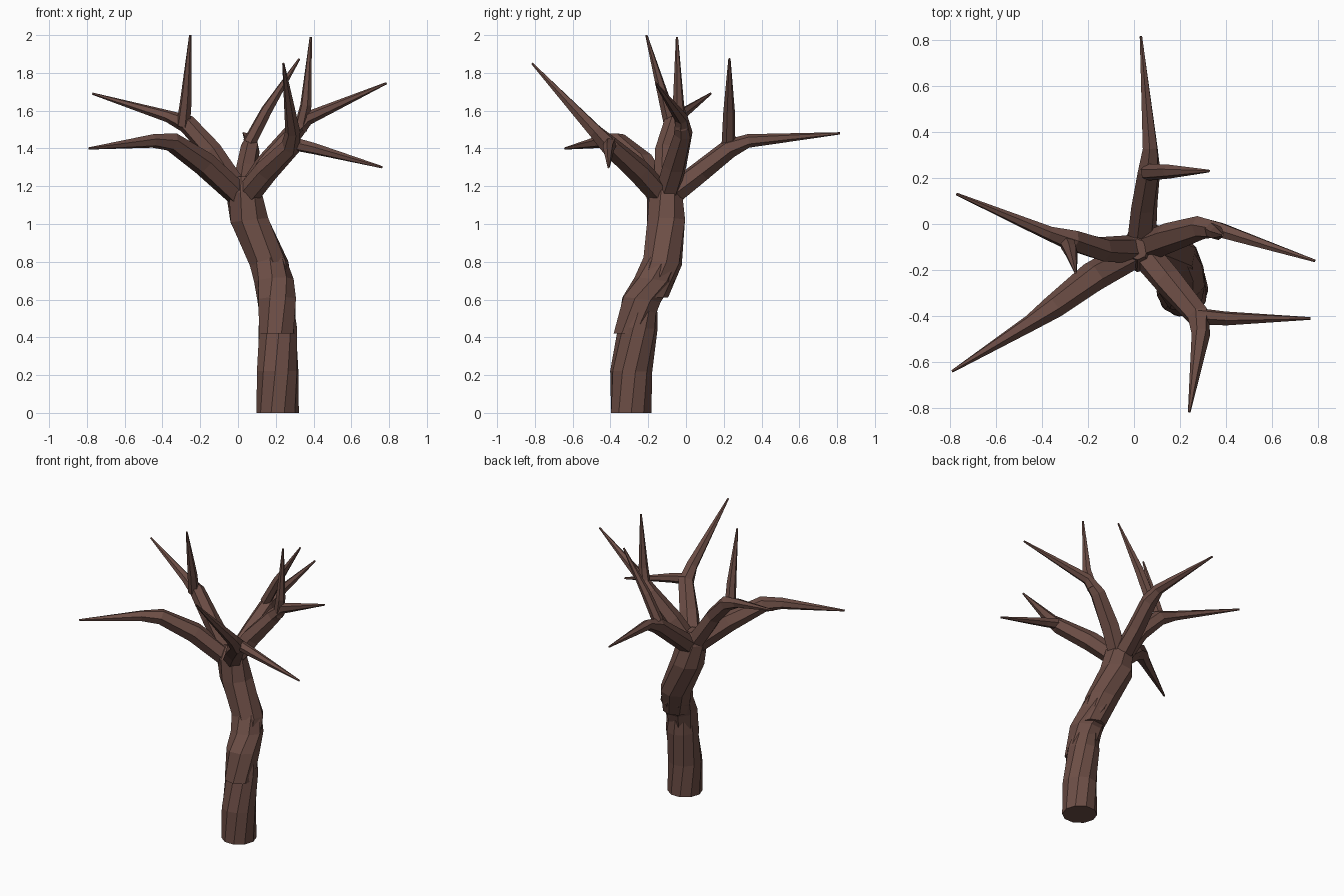
import bpy, bmesh, math
from mathutils import Vector

if "Cube" in bpy.data.objects:
    bpy.data.objects.remove(bpy.data.objects["Cube"])

bark = bpy.data.materials.new("bark")
bark.diffuse_color = (0.15, 0.075, 0.06, 1)
bark.use_nodes = True
bark.node_tree.nodes["Principled BSDF"].inputs["Base Color"].default_value = bark.diffuse_color


def tube(name, pts, sides=6, twist=0.0, phase=0.0, level=False):
    """Faceted tapering tube through (x, y, z, radius) points."""
    P = [Vector(p[:3]) for p in pts]
    bm = bmesh.new()
    rings = []
    u = None
    for i, p in enumerate(P):
        t = (P[min(i + 1, len(P) - 1)] - P[max(i - 1, 0)]).normalized()
        if level:
            t = (t + Vector((0, 0, 2))).normalized() if i else Vector((0, 0, 1))
        if u is None:
            u = t.orthogonal() if not level else Vector((1, 0, 0))
        u = (u - t * u.dot(t)).normalized()
        v = t.cross(u)
        ring = []
        for k in range(sides):
            a = 2 * math.pi * k / sides + phase + twist * i
            ring.append(bm.verts.new(p + (u * math.cos(a) + v * math.sin(a)) * pts[i][3]))
        rings.append(ring)
    for a, b in zip(rings, rings[1:]):
        for k in range(sides):
            n = (k + 1) % sides
            bm.faces.new((a[k], a[n], b[n], b[k]))
    bm.faces.new(rings[0][::-1])
    bm.faces.new(rings[-1])
    bmesh.ops.recalc_face_normals(bm, faces=bm.faces)
    me = bpy.data.meshes.new(name)
    bm.to_mesh(me)
    bm.free()
    me.materials.append(bark)
    ob = bpy.data.objects.new(name, me)
    bpy.context.collection.objects.link(ob)
    return ob


# Trunk: three overlapping twisted sections that leave small ledges
tube("trunk_lower", [(.21, -.29, 0, .112), (.21, -.29, .22, .112),
                     (.21, -.255, .45, .105), (.21, -.23, .6, .08)], 10, .2, level=True)
tube("trunk_middle", [(.21, -.285, .42, .1), (.205, -.235, .6, .108),
                      (.19, -.17, .7, .105), (.15, -.12, .83, .098)], 8, .25, .2, level=True)
tube("trunk_upper", [(.2, -.185, .61, .09), (.165, -.125, .79, .105), (.06, -.105, 1.02, .108),
                     (.03, -.115, 1.17, .095), (.015, -.11, 1.25, .045)], 8, .2, level=True)

# Limbs: thick to the elbow, then tapering to a point
fork = (.03, -.11, 1.13, .065)
limbs = {
    "limb_left": [(-.14, -.11, 1.39, .055), (-.27, -.07, 1.53, .05),
                  (-.37, -.04, 1.57, .032), (-.77, .13, 1.69, .006)],
    "limb_front_left": [(-.18, -.23, 1.32, .066), (-.35, -.36, 1.435, .052),
                        (-.45, -.43, 1.44, .037), (-.79, -.64, 1.4, .006)],
    "limb_front_right": [(.15, -.25, 1.28, .064), (.28, -.40, 1.41, .053),
                         (.29, -.48, 1.49, .04), (.24, -.815, 1.85, .006)],
    "limb_right": [(.15, -.06, 1.31, .065), (.29, -.015, 1.48, .052),
                   (.37, -.025, 1.56, .036), (.785, -.16, 1.745, .006)],
    "limb_back": [(.045, .08, 1.28, .058), (.065, .23, 1.4, .052),
                  (.07, .33, 1.44, .036), (.03, .815, 1.48, .006)],
}
for name, pts in limbs.items():
    tube(name, [fork] + pts, 6, .1)

# Twigs that split off at the elbows
twigs = {
    "twig_left": ((-.29, -.08, 1.52), (-.275, -.115, 1.66), (-.253, -.21, 2.0)),
    "twig_front_right": ((.27, -.40, 1.43), (.4, -.41, 1.40), (.765, -.41, 1.3)),
    "twig_right": ((.33, -.02, 1.5), (.36, -.04, 1.63), (.385, -.048, 1.99)),
    "twig_back": ((.06, .225, 1.43), (.15, .228, 1.6), (.325, .23, 1.875)),
}
for name, (a, b, c) in twigs.items():
    tube(name, [(*a, .037), (*b, .031), (*c, .006)], 6)
